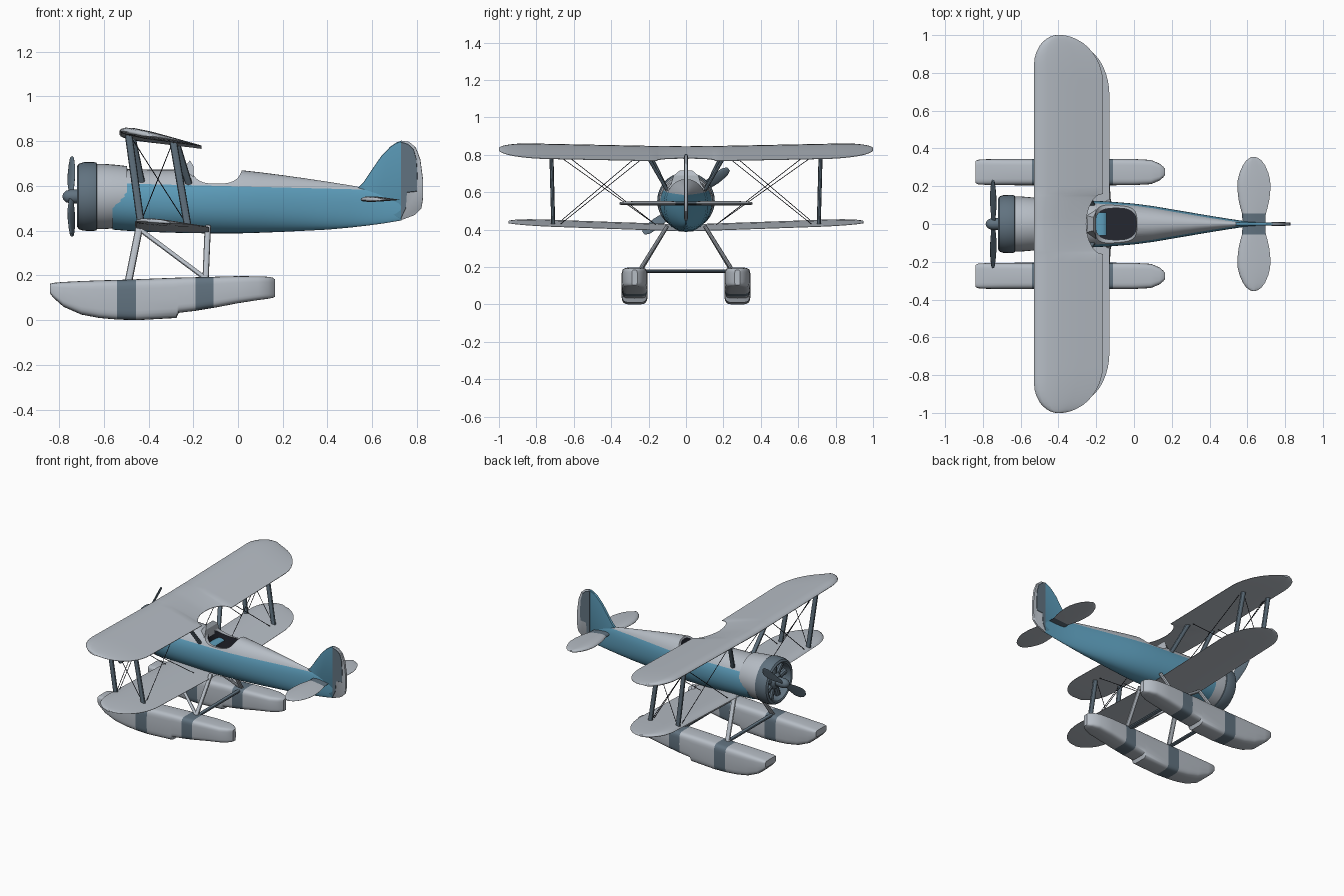
import bpy, bmesh, math
from mathutils import Vector

if "Cube" in bpy.data.objects:
    bpy.data.objects.remove(bpy.data.objects["Cube"])

# --- colours ---
MATS = []
for name, col in [("light grey", (0.47, 0.51, 0.56)), ("blue", (0.11, 0.34, 0.50)),
                  ("slate", (0.12, 0.17, 0.215)), ("near black", (0.018, 0.02, 0.03))]:
    m = bpy.data.materials.new(name)
    m.diffuse_color = (*col, 1)
    m.use_nodes = True
    m.node_tree.nodes["Principled BSDF"].inputs["Base Color"].default_value = m.diffuse_color
    MATS.append(m)
GREY, BLUE, SLATE, DARK = range(4)


def make(name, bm, mat=GREY, angle=35):
    """mat is a material number or a rule taking a face centre."""
    bmesh.ops.recalc_face_normals(bm, faces=bm.faces)
    for f in bm.faces:
        f.smooth = True
        f.material_index = mat(f.calc_center_median()) if callable(mat) else mat
    me = bpy.data.meshes.new(name)
    bm.to_mesh(me)
    bm.free()
    for m in MATS:
        me.materials.append(m)
    me.set_sharp_from_angle(angle=math.radians(angle))
    ob = bpy.data.objects.new(name, me)
    bpy.context.collection.objects.link(ob)
    return ob


def loft(rings, caps=True):
    bm = bmesh.new()
    vs = [[bm.verts.new(p) for p in r] for r in rings]
    for a, b in zip(vs, vs[1:]):
        for i in range(len(a)):
            j = (i + 1) % len(a)
            bm.faces.new((a[i], a[j], b[j], b[i]))
    if caps:
        bm.faces.new(vs[0])
        bm.faces.new(vs[-1])
    return bm


def oval(c, u, v, n=28, p=2.0):
    """Superellipse ring about c spanned by u and v."""
    c, u, v = Vector(c), Vector(u), Vector(v)
    q = lambda t: math.copysign(abs(t) ** (2 / p), t)
    return [c + u * q(math.cos(2 * math.pi * i / n)) + v * q(math.sin(2 * math.pi * i / n)) for i in range(n)]


def body(stations, y=0, n=36, p=2.0):
    """Loft along x from (x, z bottom, z top, half width)."""
    return loft([oval((x, y, (a + b) / 2), (0, w, 0), (0, 0, (b - a) / 2), n, p) for x, a, b, w in stations])


def revolve(prof, caps=True, n=36, zc=0.553):
    return loft([oval((x, 0, zc), (0, r, 0), (0, 0, r), n) for x, r in prof], caps)


def rod(name, a, b, rx, ry, mat, n=10):
    a, b = Vector(a), Vector(b)
    d = (b - a).normalized()
    u = Vector((1, 0, 0))
    u = (u - d * u.dot(d)).normalized()
    v = d.cross(u)
    return make(name, loft([oval(p, u * rx, v * ry, n) for p in (a, b)]), mat)


def plate(name, outline, t, mat):
    """Upright plate in the xz plane with softened edges."""
    k = [(-t, 0.97), (-t * 0.7, 1), (t * 0.7, 1), (t, 0.97)]
    cx = sum(p[0] for p in outline) / len(outline)
    cz = sum(p[1] for p in outline) / len(outline)
    return make(name, loft([[(cx + (x - cx) * s, y, cz + (z - cz) * s) for x, z in outline] for y, s in k]), mat)


FOIL = [(0, 0), (.02, .4), (.08, .8), (.2, 1), (.4, .95), (.65, .6), (.88, .25), (1, .06),
        (1, -.06), (.88, -.15), (.6, -.4), (.3, -.6), (.08, -.5), (.02, -.3)]


def wing(name, ys, edges, zf, thick, mat=GREY):
    full = [-y for y in reversed(ys) if y > 0] + ys
    rings = []
    for y in full:
        a, b, k = edges(abs(y))
        rings.append([(a + (b - a) * u, y, zf(a + (b - a) * u, abs(y)) + thick * k * w) for u, w in FOIL])
    return make(name, loft(rings), mat, 50)


def arc(y, start, end):
    t = max(0, (y - start) / (end - start))
    return math.sqrt(max(0.0, 1 - t * t))


# --- fuselage, split into blue lower and grey upper ---
bm = body([(-.56, .405, .68, .138), (-.5, .40, .675, .138), (-.38, .394, .673, .132), (-.25, .39, .673, .125),
           (-.12, .388, .673, .118), (0, .388, .672, .108), (.1, .391, .661, .095), (.2, .395, .648, .078),
           (.3, .4, .634, .061), (.4, .405, .619, .044), (.5, .414, .603, .028), (.58, .423, .588, .016),
           (.66, .434, .572, .010), (.73, .446, .56, .008)], n=40, p=2.15)
bmesh.ops.bisect_plane(bm, geom=bm.verts[:] + bm.edges[:] + bm.faces[:],
                       plane_co=(0, 0, .598), plane_no=(.025, 0, 1))
fus = make("fuselage", bm, lambda c: BLUE if c.z + .025 * c.x < .598 else GREY)

# --- cockpit opening: side dip and inner well ---
cutters = [make("dip_cutter", loft([oval((-.095, y, .71), (.115, 0, 0), (0, 0, .1), 32, 2.8) for y in (-.3, .3)]), GREY),
           make("well_cutter", loft([oval((-.095, 0, z), (.108, 0, 0), (0, .084, 0), 32, 2.8) for z in (.46, .85)]), DARK)]
for c in cutters:
    c.hide_render = True
    md = fus.modifiers.new("cut", 'BOOLEAN')
    md.operation, md.solver, md.object = 'DIFFERENCE', 'EXACT', c
cut = bpy.data.meshes.new_from_object(fus.evaluated_get(bpy.context.evaluated_depsgraph_get()))
fus.modifiers.clear()
fus.data = cut
cut.set_sharp_from_angle(angle=math.radians(35))
for c in cutters:
    bpy.data.objects.remove(c)
rod("instrument_panel", (-.175, -.06, .585), (-.175, .06, .585), .03, .012, BLUE)
make("windscreen", loft([[(-.2, .085, .63), (-.255, .045, .66), (-.255, -.045, .66), (-.2, -.085, .63)],
                         [(-.2, .065, .69), (-.215, .035, .715), (-.215, -.035, .715), (-.2, -.065, .69)]]), GREY, 20)

# --- cowling, engine, propeller ---
make("rear_cowl", revolve([(-.645, .146), (-.6, .146), (-.54, .141), (-.497, .136), (-.495, .125)]), GREY)
make("front_cowl", revolve([(-.635, .12), (-.70, .117), (-.715, .124), (-.72, .134), (-.712, .146), (-.69, .153),
                            (-.645, .154), (-.632, .151), (-.63, .142)], False), SLATE)
make("engine_back", revolve([(-.645, .13), (-.64, .13)]), DARK)
make("crankcase", revolve([(-.64, .06), (-.685, .055), (-.705, .035)]), SLATE)
for i in range(9):
    t = 2 * math.pi * i / 9
    d = Vector((0, math.sin(t), math.cos(t)))
    o = Vector((-.67, 0, .553))
    rod("engine_cylinder", o + d * .045, o + d * .118, .02, .02, SLATE)
make("spinner", revolve([(-.785, .003), (-.781, .014), (-.768, .026), (-.745, .032), (-.70, .03)], n=20), SLATE)
for s in (1, -1):
    d, t = Vector((0, .8, .6)) * s, Vector((0, -.6, .8)) * s
    rings = []
    for r, w, a in [(.01, .012, .9), (.06, .017, .8), (.12, .027, .65), (.2, .032, .5), (.26, .026, .42), (.285, .012, .4)]:
        ch = t * math.cos(a) + Vector((1, 0, 0)) * math.sin(a)
        rings.append(oval(Vector((-.745, 0, .553)) + d * r, ch * w, d.cross(ch) * .006, 14))
    make("propeller_blade", loft(rings), SLATE)

# --- wings ---
def top_edges(y):
    te = -.40 + .237 * arc(y, .74, 1.001) - .09 * (arc(y, 0, .16) if y < .16 else 0)
    return -.40 - .13 * arc(y, .84, 1.001), te, .35 + .65 * arc(y, .8, 1.001)

def low_edges(y):
    return -.32 - .14 * arc(y, .78, .951), -.32 + .19 * arc(y, .68, .951), .35 + .65 * arc(y, .75, .951)

top_z = lambda x, y: .83 + .02 * y - .18 * (x + .53)
low_z = lambda x, y: .414 + .035 * y - .07 * (x + .46)
wing("upper_wing", [0, .03, .06, .09, .12, .14, .152, .16, .2, .45, .7, .76, .8, .84, .88, .91, .94, .96, .98, .99, .997, 1.0],
     top_edges, top_z, .024)
wing("lower_wing", [0, .1, .4, .68, .72, .76, .8, .84, .87, .9, .92, .935, .944, .95], low_edges, low_z, .018)

# --- tail ---
TAIL = {0: .7, .054: .72, .056: .73, .09: .84, .13: .94, .18: 1, .23: .99, .27: .88, .31: .68, .335: .48, .35: .25, .355: .08}
wing("stabilizer", list(TAIL), lambda y: (.635 - .087 * TAIL[y], .635 + .087 * TAIL[y], .4 + .6 * TAIL[y]),
     lambda x, y: .538, .016, lambda c: SLATE if abs(c.y) < .0555 else GREY)
plate("fin", [(.53, .585), (.56, .615), (.6, .675), (.64, .733), (.68, .775), (.71, .795), (.732, .803), (.732, .45), (.62, .5)],
      .008, BLUE)
plate("rudder", [(.728, .803), (.765, .797), (.795, .772), (.815, .72), (.827, .63), (.828, .55), (.82, .5), (.79, .47), (.728, .447)],
      .008, GREY)
plate("rudder_panel", [(.728, .8), (.76, .79), (.785, .765), (.798, .72), (.802, .65), (.8, .575), (.755, .57), (.75, .5), (.728, .452)],
      .0105, SLATE)

# --- floats with bands, struts and wires, both sides ---
FLOAT = [(-.84, .12, .163, .058), (-.825, .1, .167, .065), (-.78, .06, .171, .068), (-.7, .025, .175, .069),
         (-.62, .01, .178, .07), (-.54, .003, .18, .07), (-.455, 0, .183, .07), (-.275, .01, .19, .07),
         (-.265, .033, .19, .07), (-.19, .042, .192, .07), (-.11, .055, .194, .07), (0, .076, .197, .069),
         (.09, .09, .196, .064), (.135, .096, .194, .045), (.155, .1, .19, .028), (.165, .104, .183, .015)]
band = lambda c: SLATE if -.54 < c.x < -.455 or -.19 < c.x < -.11 else GREY
for s in (1, -1):
    make("float", body(FLOAT, .275 * s, 32, 5), band)
    rod("float_front_strut", (-.49, .25 * s, .17), (-.44, .1 * s, .42), .017, .011, GREY)
    rod("float_rear_strut", (-.145, .25 * s, .18), (-.135, .1 * s, .42), .014, .011, GREY)
    rod("float_diagonal_strut", (-.15, .245 * s, .19), (-.445, .105 * s, .41), .011, .009, GREY)
    ends = []
    for xt, xb in ((-.49, -.435), (-.29, -.225)):
        zt, zb = top_z(xt, .7), low_z(xb, .7)
        rod("wing_strut", (xt, .72 * s, zt), (xb, .71 * s, zb), .017, .011, SLATE)
        rod("cabane_strut", (xt + .015, .205 * s, top_z(xt, .2)), (xb + .005, .1 * s, .61), .016, .010, SLATE)
        rod("bracing_wire", (xt, .69 * s, zt), (xb, .16 * s, .425), .0022, .0022, DARK, 6)
        rod("bracing_wire", (xt, .22 * s, top_z(xt, .2)), (xb, .68 * s, zb), .0022, .0022, DARK, 6)
        ends.append((Vector((xt, .715 * s, zt)), Vector((xb, .71 * s, zb))))
    rod("side_wire", ends[0][0], ends[1][1], .002, .002, DARK, 6)
    rod("side_wire", ends[1][0], ends[0][1], .002, .002, DARK, 6)
for x in (-.49, -.147):
    rod("float_crossbar", (x, -.25, .178), (x, .25, .178), .014, .010, SLATE)
